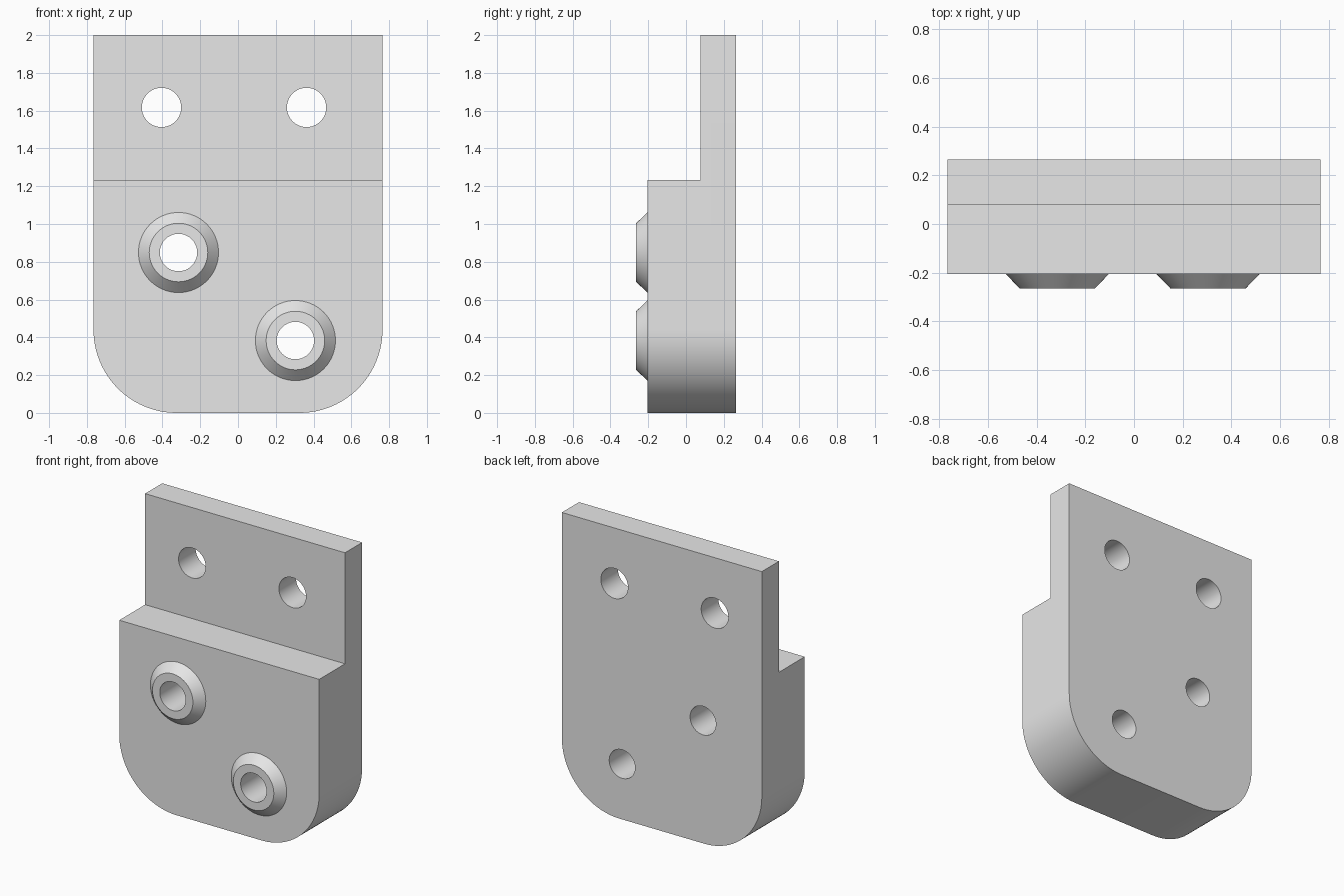
import bpy, bmesh, math
from mathutils import Matrix

cube = bpy.data.objects.get("Cube")
if cube:
    bpy.data.objects.remove(cube, do_unlink=True)

HALF_W, HEIGHT, CORNER = 0.765, 2.0, 0.44
FRONT, STEP, BACK, TIP = -0.205, 0.077, 0.264, -0.264
LEDGE = 1.232
BOLT_HOLES = [(-0.405, 1.617), (0.363, 1.617)]
BOSSES = [(-0.315, 0.849), (0.304, 0.383)]
BOLT_R, BORE_R, RIM_R, BASE_R = 0.104, 0.099, 0.155, 0.212
SIDES = 64

grey = bpy.data.materials.new("plain grey")
grey.use_nodes = True
grey.diffuse_color = (0.8, 0.8, 0.8, 1)
grey.node_tree.nodes["Principled BSDF"].inputs["Base Color"].default_value = (0.8, 0.8, 0.8, 1)


def add_object(name, bm):
    bmesh.ops.recalc_face_normals(bm, faces=bm.faces)
    mesh = bpy.data.meshes.new(name)
    bm.to_mesh(mesh)
    bm.free()
    mesh.materials.append(grey)
    obj = bpy.data.objects.new(name, mesh)
    bpy.context.collection.objects.link(obj)
    return obj


def select(obj):
    bpy.ops.object.select_all(action='DESELECT')
    obj.select_set(True)
    bpy.context.view_layer.objects.active = obj


def smooth(obj):
    select(obj)
    bpy.ops.object.shade_smooth_by_angle(angle=math.radians(25))


def cut(obj, cutter):
    mod = obj.modifiers.new("cut", 'BOOLEAN')
    mod.operation = 'DIFFERENCE'
    mod.solver = 'EXACT'
    mod.object = cutter
    select(obj)
    bpy.ops.object.modifier_apply(modifier=mod.name)
    bpy.data.objects.remove(cutter, do_unlink=True)


# Bracket body: outline with two rounded lower corners, extruded backwards
arc = [math.radians(90 * i / 24) for i in range(25)]
right = [(HALF_W - CORNER + CORNER * math.sin(a), CORNER - CORNER * math.cos(a)) for a in arc]
right.append((HALF_W, HEIGHT))
outline = right + [(-x, z) for x, z in reversed(right)]
bm = bmesh.new()
face = bm.faces.new([bm.verts.new((x, FRONT, z)) for x, z in outline])
back = bmesh.ops.extrude_face_region(bm, geom=[face], use_keep_orig=True)
bmesh.ops.translate(bm, vec=(0, BACK - FRONT, 0),
                    verts=[g for g in back["geom"] if isinstance(g, bmesh.types.BMVert)])
body = add_object("bracket_body", bm)

# Step above the ledge
bm = bmesh.new()
bmesh.ops.create_cube(bm, size=2, matrix=Matrix.Translation((0, STEP - 1, LEDGE + 1)))
cut(body, add_object("step_cutter", bm))

# Through holes
for holes, radius in ((BOLT_HOLES, BOLT_R), (BOSSES, BORE_R)):
    for x, z in holes:
        bm = bmesh.new()
        bmesh.ops.create_cone(bm, cap_ends=True, segments=SIDES, radius1=radius, radius2=radius,
                              depth=2, matrix=Matrix.Translation((x, 0, z)) @ Matrix.Rotation(math.pi / 2, 4, 'X'))
        cut(body, add_object("hole_cutter", bm))
smooth(body)

# Tapered bosses with a bore, revolved around the hole axis
for label, (x, z) in zip(("upper_boss", "lower_boss"), BOSSES):
    bm = bmesh.new()
    profile = [(BASE_R, FRONT), (RIM_R, TIP), (BORE_R, TIP), (BORE_R, FRONT)]
    rings = []
    for r, y in profile:
        rings.append([bm.verts.new((x + r * math.cos(t), y, z + r * math.sin(t)))
                      for t in (math.tau * i / SIDES for i in range(SIDES))])
    for a, b in zip(rings, rings[1:]):
        for i in range(SIDES):
            j = (i + 1) % SIDES
            bm.faces.new((a[i], a[j], b[j], b[i]))
    # Wind the open shell so that its rim faces forwards
    boss = add_object(label, bm)
    rim = min(boss.data.polygons, key=lambda p: p.center.y)
    if rim.normal.y > 0:
        boss.data.flip_normals()
    smooth(boss)
